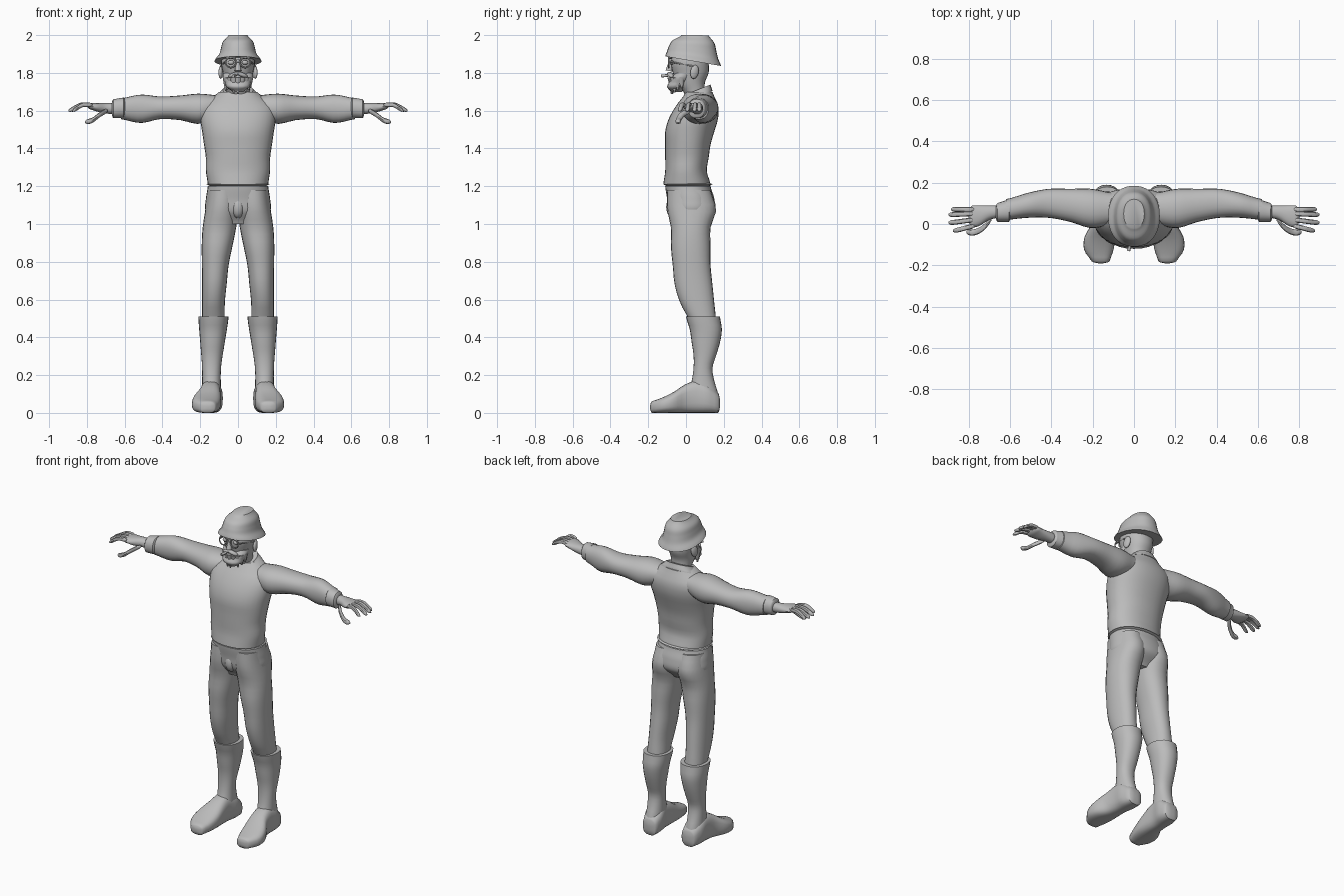
import bpy
import bmesh
import math
from mathutils import Vector

cube = bpy.data.objects.get("Cube")
if cube:
    bpy.data.objects.remove(cube, do_unlink=True)

grey = bpy.data.materials.new("plain grey")
grey.use_nodes = True
grey.diffuse_color = (0.5, 0.5, 0.5, 1)
grey.node_tree.nodes["Principled BSDF"].inputs["Base Color"].default_value = grey.diffuse_color


def finish(obj, mirror=False):
    """Colour, smooth and optionally mirror a finished part."""
    obj.data.materials.clear()
    obj.data.materials.append(grey)
    if mirror:
        obj.modifiers.new("Mirror", "MIRROR")
    bpy.ops.object.select_all(action="DESELECT")
    bpy.context.view_layer.objects.active = obj
    obj.select_set(True)
    bpy.ops.object.shade_smooth_by_angle(angle=math.radians(45))


def curve(keys, u):
    """Smooth value at u along evenly spaced keys; a plain number is constant."""
    if not isinstance(keys, list):
        return keys
    last = len(keys) - 1
    i = min(int(u * last), last - 1)
    t = u * last - i
    a, b, c, d = (keys[min(max(k, 0), last)] for k in range(i - 1, i + 3))
    bend = 2 * a - 5 * b + 4 * c - d + t * (3 * (b - c) + d - a)
    return b + t * (c - a + t * bend) / 2


def around(centre, radius):
    """Lower and upper limits about a centre line."""
    centre = centre if isinstance(centre, list) else [centre, centre]
    last = len(centre) - 1
    size = [curve(radius, i / last) for i in range(last + 1)]
    return ([c - r for c, r in zip(centre, size)], [c + r for c, r in zip(centre, size)])


def loft(name, axis, start, end, a, b, tilt=0, cap=0, mirror=False, power=2.2, sides=24, steps=18):
    """Rounded sections along an axis; a and b are (lower, upper) limit curves."""
    length = abs(end - start)
    c = cap / length
    stations = [c + (1 - 2 * c) * i / steps for i in range(steps + 1)]
    if cap:
        stations = [0, c / 8, c / 2] + stations + [1 - c / 2, 1 - c / 8, 1]
    bm = bmesh.new()
    loops = []
    for u in stations:
        shrink = 1
        if cap:
            near = min(u, 1 - u, c) / c
            shrink = max(0.3, math.sqrt(1 - (1 - near) ** 2))
        a_lo, a_hi, b_lo, b_hi = (curve(k, u) for k in (*a, *b))
        loop = []
        for k in range(sides):
            ang = math.tau * k / sides
            x, y = (math.copysign(abs(f(ang)) ** (2 / power), f(ang)) for f in (math.cos, math.sin))
            rise = shrink * y * (b_hi - b_lo) / 2
            p = (a_lo + a_hi) / 2 + shrink * x * (a_hi - a_lo) / 2
            q = (b_lo + b_hi) / 2 + rise
            t = start + (end - start) * u + curve(tilt, u) * rise
            loop.append(bm.verts.new({"X": (t, p, q), "Y": (p, t, q), "Z": (p, q, t)}[axis]))
        loops.append(loop)
    for lo, hi in zip(loops, loops[1:]):
        for k in range(sides):
            n = (k + 1) % sides
            bm.faces.new((lo[k], lo[n], hi[n], hi[k]))
    bm.faces.new(loops[0])
    bm.faces.new(loops[-1])
    bmesh.ops.recalc_face_normals(bm, faces=bm.faces)
    mesh = bpy.data.meshes.new(name)
    bm.to_mesh(mesh)
    bm.free()
    obj = bpy.data.objects.new(name, mesh)
    bpy.context.collection.objects.link(obj)
    finish(obj, mirror)


def trunk(name, bottom, top, width, front, back, **options):
    """Upright loft that is symmetric from left to right."""
    width = width if isinstance(width, list) else [width, width]
    loft(name, "Z", bottom, top, ([-w for w in width], width), (front, back), **options)


def place(name, location, rotation, scale=(1, 1, 1), mirror=False):
    """Name, set and finish the primitive that was just added."""
    obj = bpy.context.object
    obj.name = name
    obj.location, obj.rotation_euler, obj.scale = location, rotation, scale
    bpy.ops.object.transform_apply(location=True, rotation=True, scale=True)
    finish(obj, mirror)


def blob(name, location, size, mirror=False, turn=(0, 0, 0)):
    bpy.ops.mesh.primitive_uv_sphere_add(segments=16, ring_count=10)
    place(name, location, turn, size, mirror)


def rod(name, start, end, r0, r1, mirror=False):
    start, end = Vector(start), Vector(end)
    line = end - start
    bpy.ops.mesh.primitive_cone_add(vertices=8, radius1=r0, radius2=r1, depth=line.length)
    place(name, (start + end) / 2, line.to_track_quat("Z", "Y").to_euler(), mirror=mirror)


# Sweater: body, waistband, collar
trunk("sweater_body", 1.21, 1.7,
      width=[.16, .17, .17, .18, .19, .2, .19, .1],
      front=[-.12, -.11, -.11, -.11, -.11, -.09, -.05, 0],
      back=[.13, .11, .12, .13, .15, .17, .17, .14], sides=32)
trunk("sweater_waistband", 1.19, 1.23, width=.167, front=-.12, back=.14, cap=.02, sides=32)
trunk("sweater_collar", 1.67, 1.71, width=[.12, .1, .08], front=[-.03, -.01], back=[.14, .13], tilt=.4)

# Sleeves and cuffs
loft("sleeve", "X", .1, .62, ([0, -.02, .01, .03, .03, .02], [.15, .17, .17, .17, .15, .12]),
     around([1.62, 1.61, 1.615, 1.615, 1.61, 1.61], [.06, .08, .065, .06, .075, .055]), mirror=True)
loft("cuff", "X", .595, .67, (.01, [.12, .1]), (1.56, [1.67, 1.66]), cap=.01, mirror=True)

# Hands: palm, four fingers, thumb
loft("palm", "X", .65, .8, ([.03, .02, -.01, -.02], .09), ([1.58, 1.59, 1.61], 1.64),
     cap=.02, mirror=True, sides=16)
for number, base in enumerate((-.01, .02, .05, .07)):
    tip = 1.3 * base - .02
    reach = .9 - 12 * (base - .035) ** 2
    loft("finger_%d" % (number + 1), "X", .77, reach, around([base, tip], .012),
         around([1.63, 1.63, 1.6], .012), cap=.02, mirror=True, sides=8, steps=6)
loft("thumb", "X", .69, .81, around([.02, -.02, -.04, -.04], .015),
     around([1.6, 1.58, 1.55, 1.54], .014), cap=.02, mirror=True, sides=8, steps=6)

# Trousers
trunk("trouser_hips", 1, 1.2, width=[.11, .17, .17, .16], front=[-.05, -.09, -.1, -.11],
      back=[.09, .15, .15, .13], sides=32)
loft("trouser_leg", "Z", 1.18, .48,
     ([0, 0, .01, .03, .05, .06, .07, .07], [.16, .19, .19, .19]),
     ([-.1, -.1, -.08, -.08, -.07, -.06, -.03, .02],
      [.13, .16, .13, .13, .13, .14, .15, .16]), mirror=True)
blob("trouser_fly", (0, -.065, 1.09), (.035, .04, .06))

# Boots: shaft and foot
loft("boot_shaft", "Z", .51, .1, ([.05, .07, .09, .09], [.21, .2, .19, .19]),
     ([0, .02, .03, .04, .04, .03, .01], [.18, .19, .18, .16, .14, .15, .17]), mirror=True)
loft("boot_foot", "Y", .18, -.19, ([.09, .08, .09, .09, .09, .1, .12], [.18, .2, .2, .21, .24, .24, .2]),
     (0, [.1, .15, .17, .15, .11, .08, .06]), cap=.01, mirror=True, power=2.8)

# Head and face
trunk("head", 1.64, 1.91, width=[.06, .06, .07, .08, .09, .08],
      front=[0, -.01, -.05, -.07, -.08, -.07], back=[.1, .1, .1, .12, .12, .12])
rod("nose", (0, -.08, 1.87), (0, -.09, 1.81), .008, .018)
blob("ear", (.09, .045, 1.805), (.012, .023, .037), True, (-.2, 0, .3))
blob("eye", (.037, -.074, 1.855), (.016, .012, .012), True)
blob("eyebrow", (.038, -.083, 1.88), (.028, .009, .007), True)
blob("moustache", (.022, -.083, 1.79), (.032, .015, .012), True, (0, .35, .3))

# Beard: chin mass with pointed locks around the jaw
trunk("beard", 1.7, 1.8, width=[.03, .06, .07, .08, .08], front=[-.08, -.1, -.09, -.08, -.06],
      back=[-.02, .02, .04], sides=16)
for number in range(9):
    angle = math.radians(20 * (number - 4))
    across, ahead = math.sin(angle), -math.cos(angle)
    drop = 1.68 + .008 * (number % 3) + .025 * abs(across)
    rod("beard_lock_%d" % (number + 1), (.06 * across, .06 * ahead - .015, 1.775),
        (.066 * across, .066 * ahead - .01, drop), .023, .004)

# Cigar
rod("cigar", (-.01, -.07, 1.79), (-.026, -.13, 1.783), .007, .008)

# Spectacles
bpy.ops.mesh.primitive_torus_add(major_segments=20, minor_segments=6, major_radius=.027, minor_radius=.004)
place("spectacle_rim", (.038, -.092, 1.855), (math.pi / 2, 0, 0), mirror=True)
rod("spectacle_bridge", (-.012, -.093, 1.86), (.012, -.093, 1.86), .004, .004)
rod("spectacle_arm", (.066, -.09, 1.86), (.092, .04, 1.835), .004, .004, True)

# Hat: drooping brim and tapered crown
trunk("hat", 1.862, 2, width=[.125, .1, .09, .08, .05], front=[-.11, -.1, -.09, -.07, -.02],
      back=[.185, .17, .16, .15, .12], tilt=[-.17, -.15, -.1, -.07, -.02], sides=28)
